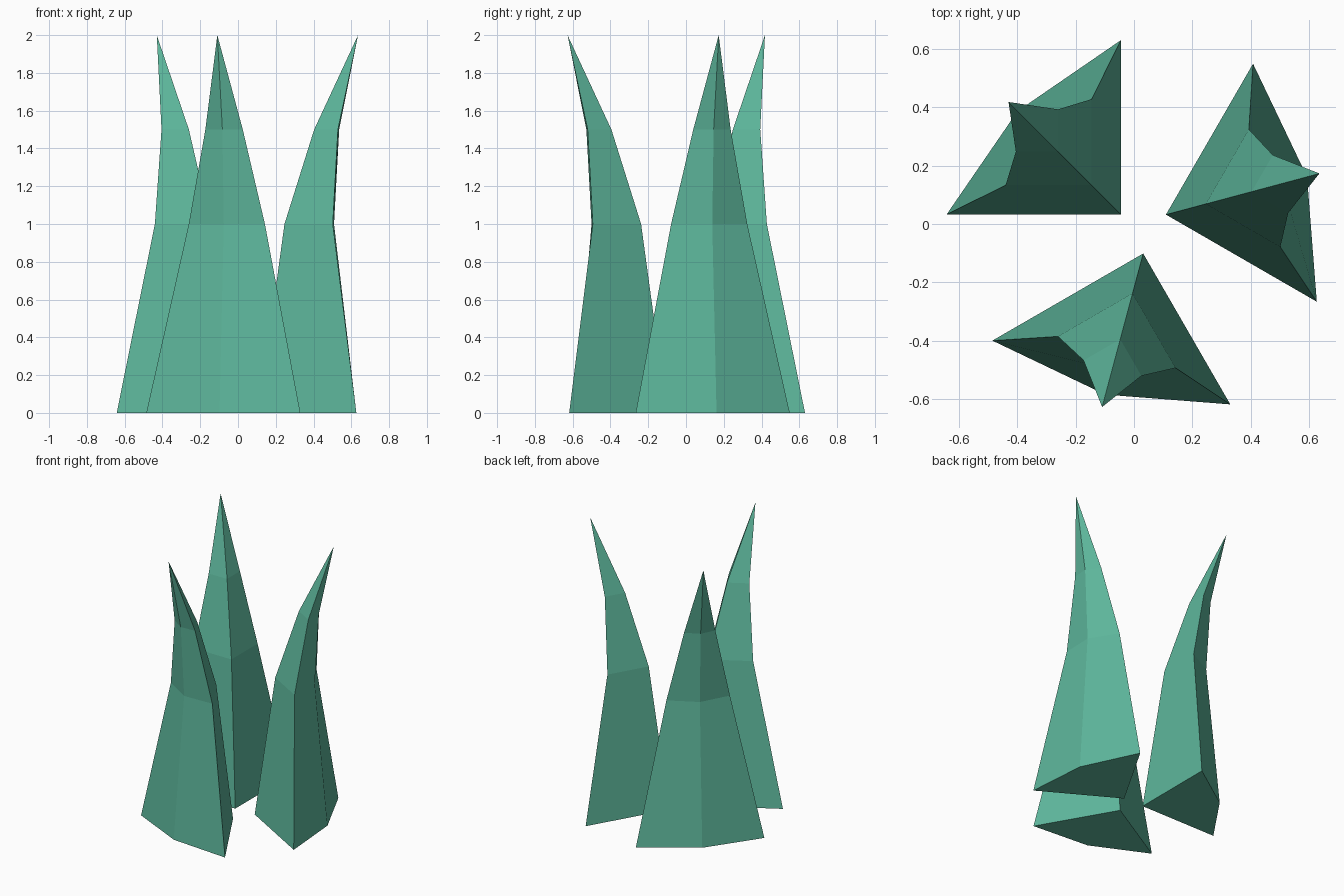
import bpy, bmesh, math
from mathutils import Matrix, Vector

if "Cube" in bpy.data.objects:
    bpy.data.objects.remove(bpy.data.objects["Cube"])

mat = bpy.data.materials.new("green_crystal")
mat.diffuse_color = (0.11, 0.47, 0.33, 1)
mat.use_nodes = True
mat.node_tree.nodes["Principled BSDF"].inputs["Base Color"].default_value = mat.diffuse_color

CENTRE = Vector((0.032, -0.012, 0))
# Each ring: height, inner corner, side corner, outer corner (mirrored on the diagonal)
RINGS = [(0.0, 0.0, 0.597, 0.354),
         (1.0, 0.10, 0.395, 0.292),
         (1.5, 0.215, 0.36, 0.312)]
TIP = (-0.385, 0.385, 2.0)
OFFSET = Vector((-0.077, 0.045, 0))


def make_shard(name, angle):
    bm = bmesh.new()
    rings = []
    for z, a, s, d in RINGS:
        pts = [(-a, a), (-a, s), (-d, d), (-s, a)]
        rings.append([bm.verts.new(Vector((x, y, z)) + OFFSET) for x, y in pts])
    tip = bm.verts.new(Vector(TIP) + OFFSET)
    bm.faces.new(rings[0][::-1])
    for i in range(4):
        j = (i + 1) % 4
        for lo, hi in zip(rings, rings[1:]):
            bm.faces.new((lo[i], lo[j], hi[j], hi[i]))
        bm.faces.new((rings[-1][i], rings[-1][j], tip))
    bmesh.ops.recalc_face_normals(bm, faces=bm.faces)
    bm.transform(Matrix.Translation(CENTRE) @ Matrix.Rotation(angle, 4, 'Z'))
    mesh = bpy.data.meshes.new(name)
    bm.to_mesh(mesh)
    bm.free()
    mesh.materials.append(mat)
    bpy.context.collection.objects.link(bpy.data.objects.new(name, mesh))


# Three identical shards spun around the middle
for k, label in enumerate(("back_left", "front", "right")):
    make_shard("shard_" + label, math.radians(120 * k))
